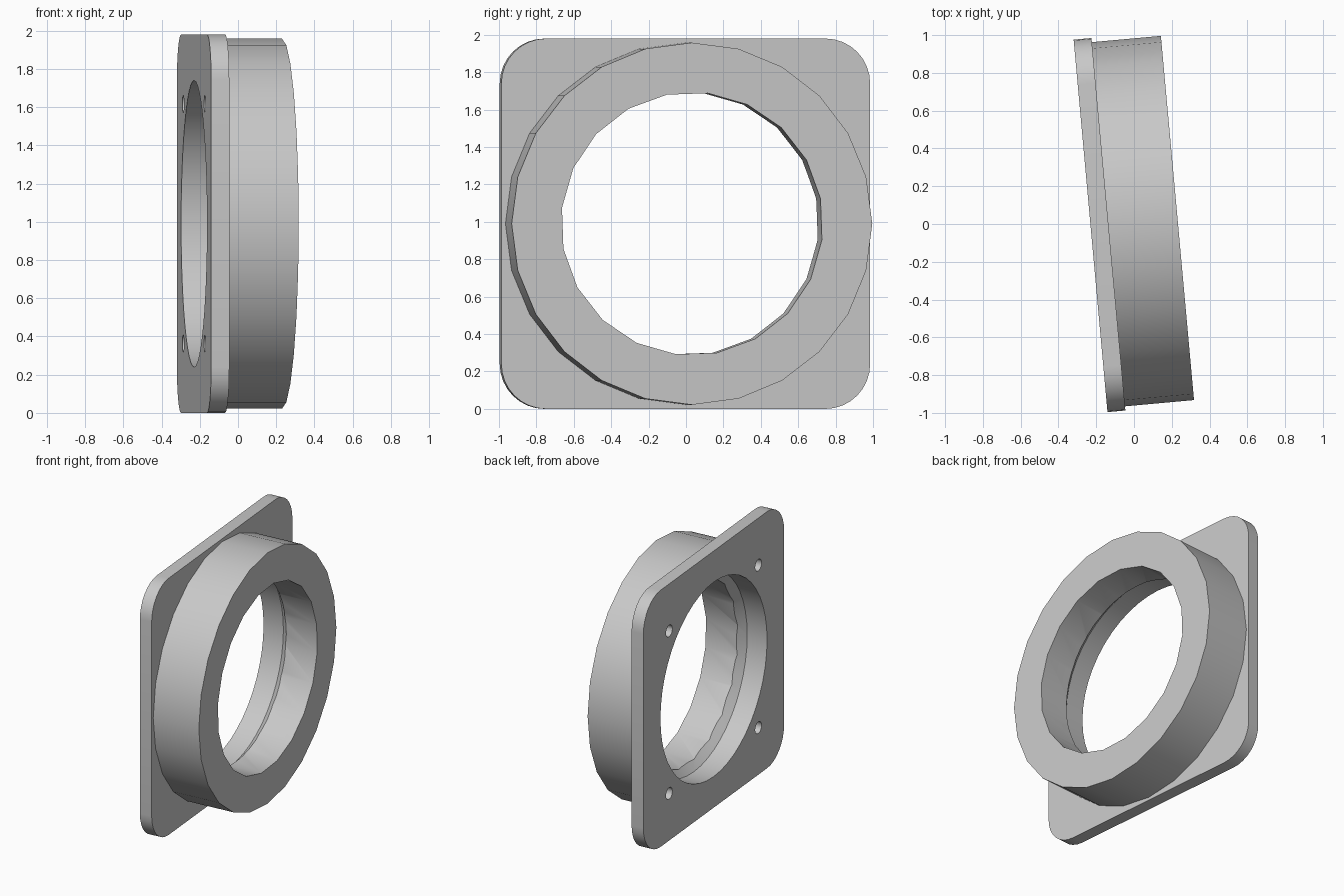
import bpy, bmesh
from math import sin, cos, pi, radians

cube = bpy.data.objects.get("Cube")
if cube:
    bpy.data.objects.remove(cube, do_unlink=True)

grey = bpy.data.materials.new("plain grey")
grey.use_nodes = True
colour = (0.58, 0.58, 0.58, 1)
grey.diffuse_color = colour
grey.node_tree.nodes["Principled BSDF"].inputs["Base Color"].default_value = colour

HALF = 0.99      # half width of the square plate
CORNER = 0.24    # plate corner radius
PLATE = 0.095    # plate thickness
DEPTH = 0.462    # plate and collar together


def loft(name, sections):
    """Join matching (x, y, z) loops into a closed solid."""
    bm = bmesh.new()
    loops = [[bm.verts.new(p) for p in s] for s in sections]
    n = len(loops[0])
    for a, b in zip(loops, loops[1:]):
        for i in range(n):
            j = (i + 1) % n
            bm.faces.new((a[i], a[j], b[j], b[i]))
    bm.faces.new(loops[0])
    bm.faces.new(loops[-1])
    bmesh.ops.recalc_face_normals(bm, faces=bm.faces)
    mesh = bpy.data.meshes.new(name)
    bm.to_mesh(mesh)
    bm.free()
    mesh.materials.append(grey)
    obj = bpy.data.objects.new(name, mesh)
    bpy.context.collection.objects.link(obj)
    return obj


def lathe(name, profile, sides, y=0, z=0, phase=0):
    """Turn (x, radius) pairs around the x direction."""
    angles = [phase + 2 * pi * i / sides for i in range(sides)]
    return loft(name, [[(x, y + r * cos(a), z + r * sin(a)) for a in angles]
                       for x, r in profile])


def combine(target, tool, operation):
    mod = target.modifiers.new(operation.lower(), 'BOOLEAN')
    mod.operation = operation
    mod.solver = 'EXACT'
    mod.object = tool
    tool.hide_render = True
    bpy.context.view_layer.objects.active = target
    bpy.ops.object.modifier_apply(modifier=mod.name)
    bpy.data.objects.remove(tool, do_unlink=True)


# Square plate with rounded corners
outline = []
steps = 8
for k, (sy, sz) in enumerate([(1, 1), (-1, 1), (-1, -1), (1, -1)]):
    for i in range(steps + 1):
        a = (k + i / steps) * pi / 2
        outline.append((sy * (HALF - CORNER) + CORNER * cos(a),
                        sz * (HALF - CORNER) + CORNER * sin(a)))
flange = loft("mounting_flange", [[(x, y, z) for y, z in outline] for x in (0, PLATE)])

# Round collar on the plate
combine(flange, lathe("collar", [(PLATE / 2, 0.968), (DEPTH, 0.968)], 24), 'UNION')

# Through bore, then wider recess with a sloped shoulder
combine(flange, lathe("bore", [(-0.1, 0.703), (0.6, 0.703)], 20, phase=radians(173)),
        'DIFFERENCE')
combine(flange, lathe("recess", [(-0.1, 0.75), (0.16, 0.75), (0.26, 0.65)], 48),
        'DIFFERENCE')

# Four blind screw holes
for sy in (-1, 1):
    for sz in (-1, 1):
        hole = lathe("screw_hole", [(-0.1, 0.045), (0.2, 0.045)], 16,
                     sy * 0.627, sz * 0.627)
        combine(flange, hole, 'DIFFERENCE')

# Smooth curved walls, sharp rims
bpy.ops.object.select_all(action='DESELECT')
flange.select_set(True)
bpy.context.view_layer.objects.active = flange
bpy.ops.object.shade_smooth_by_angle(angle=radians(30))

# Stand upright, turned slightly
flange.rotation_euler.z = radians(5.2)
flange.location = (-0.23, -0.01, HALF)
